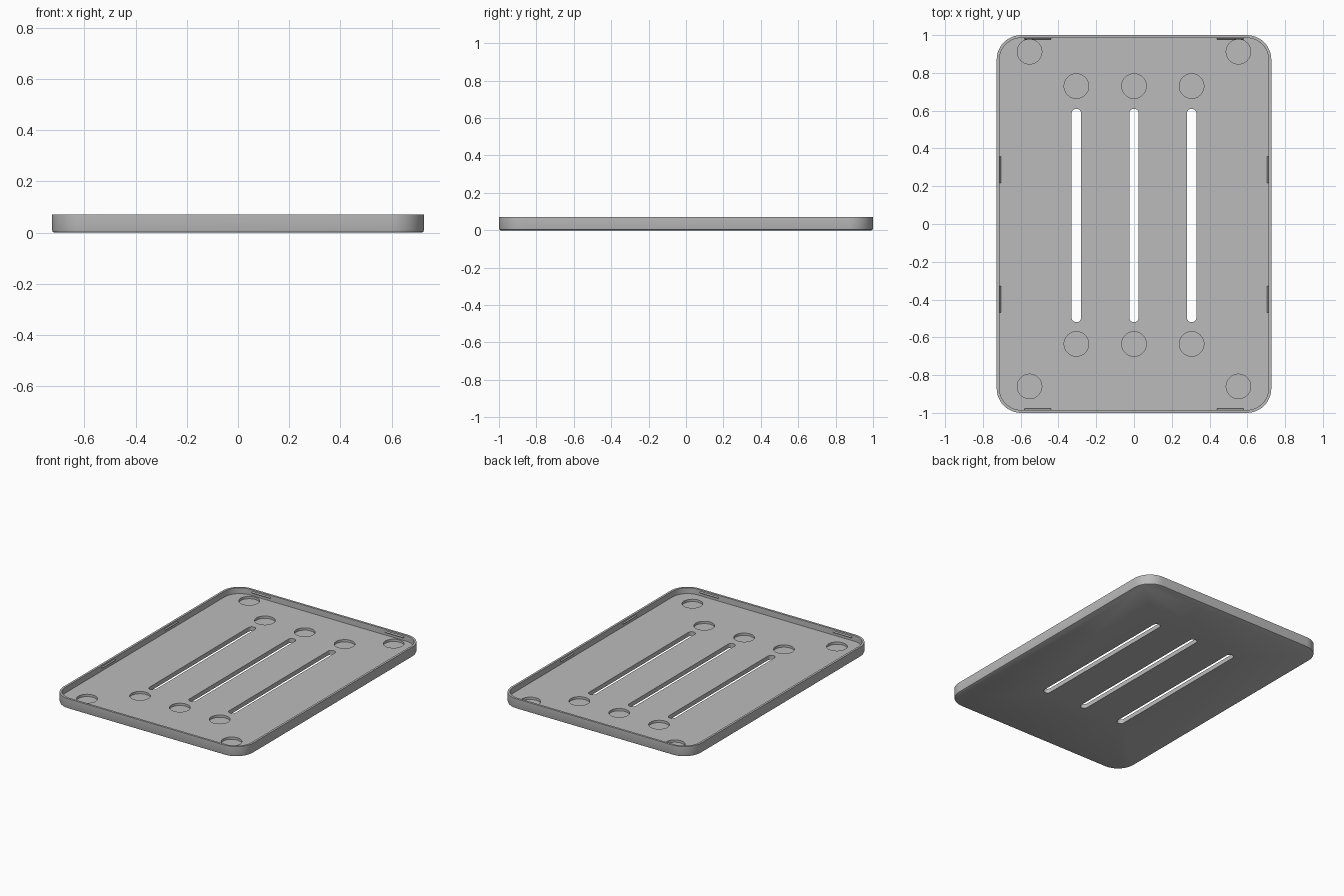
import bpy, bmesh, math
from math import pi, sin, cos

cube = bpy.data.objects.get("Cube")
if cube:
    bpy.data.objects.remove(cube, do_unlink=True)

HALF_X, HALF_Y, HEIGHT = 0.727, 1.0, 0.07
CORNER, WALL, FLOOR, CHAMFER = 0.13, 0.015, 0.03, 0.008

grey = bpy.data.materials.new("satin grey")
grey.use_nodes = True
grey.diffuse_color = (0.5, 0.5, 0.5, 1)
grey.node_tree.nodes["Principled BSDF"].inputs["Base Color"].default_value = (0.5, 0.5, 0.5, 1)


def rounded_outline(hx, hy, r, steps=12):
    """Counter-clockwise rounded rectangle."""
    points = []
    for k, (sx, sy) in enumerate([(1, 1), (-1, 1), (-1, -1), (1, -1)]):
        for i in range(steps + 1):
            a = (k + i / steps) * pi / 2
            points.append((sx * (hx - r) + r * cos(a), sy * (hy - r) + r * sin(a)))
    return points


def loft(name, sections):
    """Closed solid through (outline, z) sections."""
    bm = bmesh.new()
    rings = [[bm.verts.new((x, y, z)) for x, y in outline] for outline, z in sections]
    for low, high in zip(rings, rings[1:]):
        for i in range(len(low)):
            j = (i + 1) % len(low)
            bm.faces.new((low[i], low[j], high[j], high[i]))
    bm.faces.new(rings[0][::-1])
    bm.faces.new(rings[-1])
    bmesh.ops.remove_doubles(bm, verts=bm.verts, dist=1e-6)
    bmesh.ops.recalc_face_normals(bm, faces=bm.faces)
    mesh = bpy.data.meshes.new(name)
    bm.to_mesh(mesh)
    bm.free()
    obj = bpy.data.objects.new(name, mesh)
    bpy.context.collection.objects.link(obj)
    mesh.materials.append(grey)
    return obj


def inset(d):
    return rounded_outline(HALF_X - d, HALF_Y - d, CORNER - d)


# Shallow tray with chamfered bottom edge and thin wall
tray = loft("tray", [(inset(CHAMFER), 0), (inset(CHAMFER * 0.3), CHAMFER * 0.4),
                     (inset(0), CHAMFER * 1.3), (inset(0), HEIGHT),
                     (inset(WALL), HEIGHT), (inset(WALL), FLOOR)])

cutters = []


def cutter(name, x, y, hx, hy, r, z0, z1):
    outline = [(x + px, y + py) for px, py in rounded_outline(hx, hy, r)]
    obj = loft(name, [(outline, z0), (outline, z1)])
    obj.hide_render = True
    cutters.append(obj)


# Three long slots through the floor, with a round pocket beyond each end
for x in (-0.305, 0, 0.305):
    cutter("slot_cutter", x, 0.045, 0.025, 0.565, 0.0249, -0.02, 0.05)
    for y in (0.73, -0.635):
        cutter("pocket_cutter", x, y, 0.065, 0.065, 0.0649, 0.014, 0.05)

# Four corner pockets
for x in (-0.553, 0.553):
    for y in (0.912, -0.86):
        cutter("foot_pocket_cutter", x, y, 0.065, 0.065, 0.0649, 0.014, 0.05)

bpy.context.view_layer.objects.active = tray
tray.select_set(True)
for c in cutters:
    mod = tray.modifiers.new("cut", "BOOLEAN")
    mod.operation, mod.solver, mod.object = "DIFFERENCE", "EXACT", c
    bpy.ops.object.modifier_apply(modifier=mod.name)
for c in cutters:
    bpy.data.objects.remove(c, do_unlink=True)
bpy.ops.object.shade_smooth_by_angle(angle=math.radians(30))


def clip(name, x, y, angle):
    """Small triangular snap ridge; local +y points into the tray."""
    profile = [(-0.002, 0.045), (0.007, 0.053), (-0.002, 0.061)]
    bm = bmesh.new()
    ends = [[bm.verts.new((s * 0.07, py, pz)) for py, pz in profile] for s in (-1, 1)]
    bm.faces.new(ends[0])
    bm.faces.new(ends[1][::-1])
    for i in range(3):
        j = (i + 1) % 3
        bm.faces.new((ends[0][i], ends[1][i], ends[1][j], ends[0][j]))
    bmesh.ops.recalc_face_normals(bm, faces=bm.faces)
    mesh = bpy.data.meshes.new(name)
    bm.to_mesh(mesh)
    bm.free()
    mesh.materials.append(grey)
    obj = bpy.data.objects.new(name, mesh)
    obj.location = (x, y, 0)
    obj.rotation_euler.z = angle
    bpy.context.collection.objects.link(obj)


# Snap ridges on the inner walls, two per side
for x in (-0.51, 0.51):
    clip("front_clip", x, -HALF_Y + WALL, 0)
    clip("back_clip", x, HALF_Y - WALL, pi)
for y in (0.287, -0.398):
    clip("left_clip", HALF_X - WALL, y, pi / 2)
    clip("right_clip", -HALF_X + WALL, y, -pi / 2)
